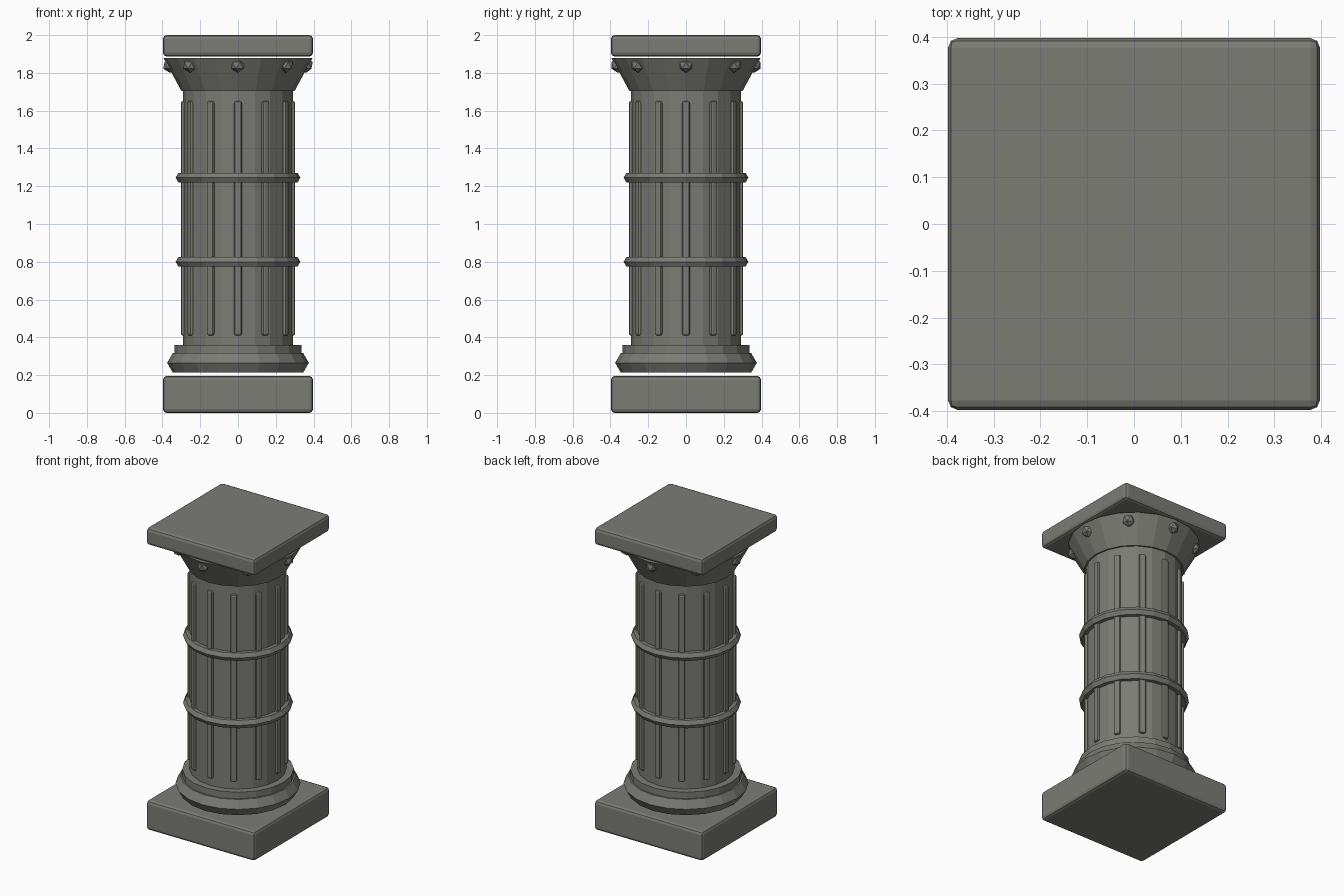
import bpy
import math
from mathutils import Matrix, Vector

cube = bpy.data.objects.get("Cube")
if cube:
    bpy.data.objects.remove(cube, do_unlink=True)

stone = bpy.data.materials.new("grey stone")
stone.use_nodes = True
colour = (0.20, 0.20, 0.18, 1)
stone.diffuse_color = colour
bsdf = stone.node_tree.nodes["Principled BSDF"]
bsdf.inputs["Base Color"].default_value = colour
bsdf.inputs["Roughness"].default_value = 0.9


def finish(name):
    obj = bpy.context.object
    obj.name = name
    obj.data.materials.append(stone)
    return obj


def block(name, size, location, bevel, turn=0):
    bpy.ops.mesh.primitive_cube_add(size=1, location=location)
    obj = finish(name)
    obj.data.transform(Matrix.Diagonal((*size, 1)))
    obj.rotation_euler.z = turn
    mod = obj.modifiers.new("soft edges", "BEVEL")
    mod.width = bevel
    mod.segments = 2
    return obj


def drum(name, r_low, r_high, z_low, z_high, sides=20):
    bpy.ops.mesh.primitive_cone_add(vertices=sides, radius1=r_low, radius2=r_high,
                                    depth=z_high - z_low,
                                    location=(0, 0, (z_low + z_high) / 2))
    return finish(name)


def ring(name, major, minor, z):
    bpy.ops.mesh.primitive_torus_add(major_segments=20, minor_segments=6,
                                     major_radius=major, minor_radius=minor,
                                     location=(0, 0, z))
    return finish(name)


# Square slabs at foot and head
block("base_slab", (0.795, 0.795, 0.195), (0, 0, 0.0975), 0.02)
block("top_slab", (0.795, 0.795, 0.113), (0, 0, 1.9435), 0.02)

# Round column body
ring("foot_ring", 0.315, 0.06, 0.265)
drum("foot_collar", 0.335, 0.335, 0.265, 0.36)
drum("shaft", 0.29, 0.29, 0.25, 1.71)
drum("capital", 0.30, 0.395, 1.705, 1.88)
ring("lower_band", 0.30, 0.03, 0.80)
ring("upper_band", 0.30, 0.03, 1.245)

# Raised ribs around the shaft
for i in range(12):
    a = i * math.tau / 12
    block(f"rib_{i + 1}", (0.04, 0.04, 1.24),
          (0.283 * math.cos(a), 0.283 * math.sin(a), 1.03), 0.01, a)

# Small faceted studs around the capital
for i in range(8):
    a = i * math.tau / 8
    bpy.ops.mesh.primitive_ico_sphere_add(
        subdivisions=1, radius=0.04,
        location=(0.36 * math.cos(a), 0.36 * math.sin(a), 1.84))
    finish(f"stud_{i + 1}")
